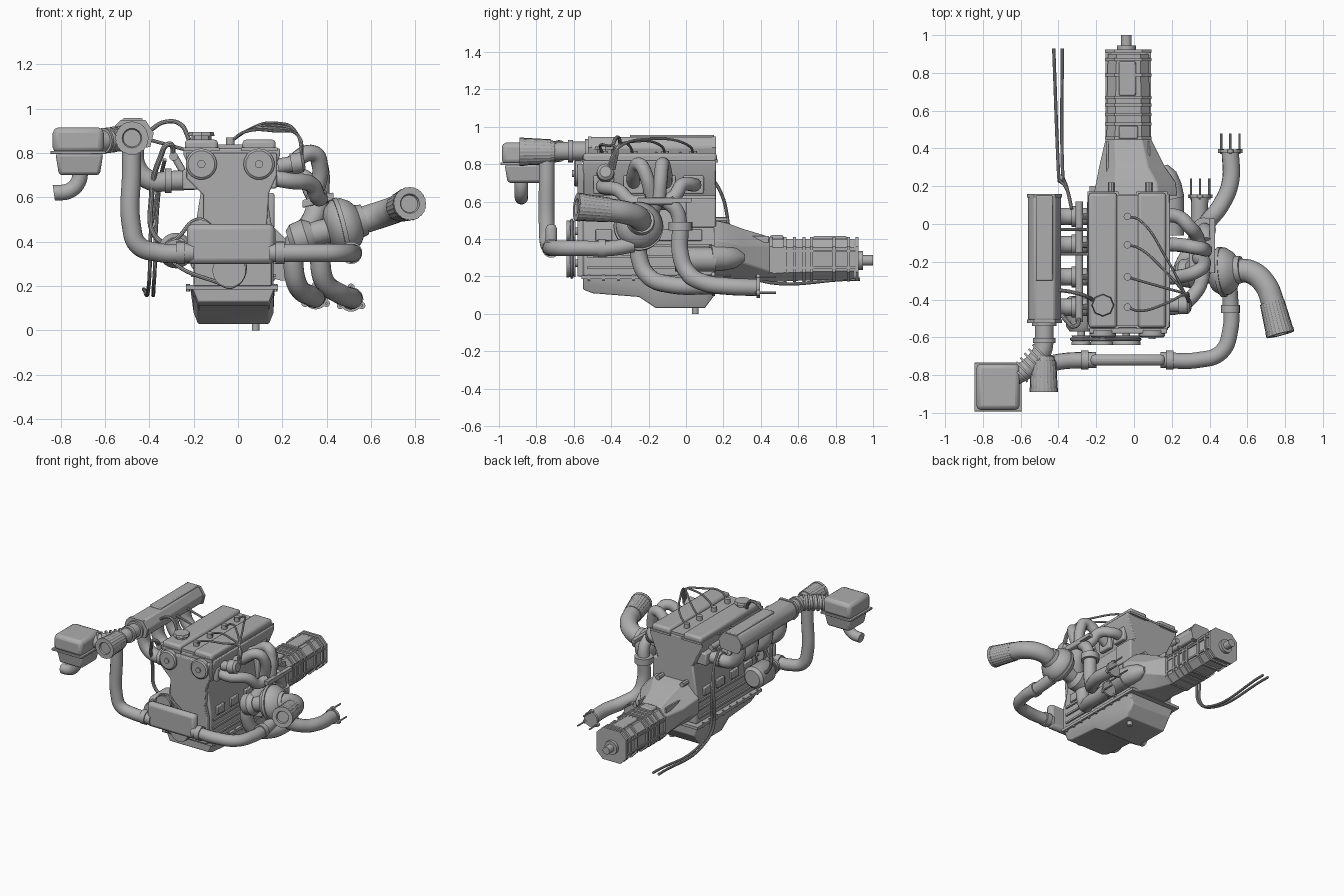
import bpy, bmesh, math
from mathutils import Vector

if "Cube" in bpy.data.objects:
    bpy.data.objects.remove(bpy.data.objects["Cube"])

metal = bpy.data.materials.new("cast_grey")
metal.use_nodes = True
grey = (.42, .42, .42, 1)
metal.diffuse_color = grey
metal.node_tree.nodes["Principled BSDF"].inputs["Base Color"].default_value = grey


def finish(name, bm, bevel=0.0, smooth=35):
    """Turn a bmesh into a named, shaded object."""
    bmesh.ops.recalc_face_normals(bm, faces=bm.faces)
    mesh = bpy.data.meshes.new(name)
    bm.to_mesh(mesh)
    bm.free()
    mesh.materials.append(metal)
    obj = bpy.data.objects.new(name, mesh)
    bpy.context.collection.objects.link(obj)
    if bevel:
        mod = obj.modifiers.new("rounded_edges", "BEVEL")
        mod.width, mod.segments = bevel, 2
    bpy.ops.object.select_all(action="DESELECT")
    obj.select_set(True)
    bpy.context.view_layer.objects.active = obj
    bpy.ops.object.shade_smooth_by_angle(angle=math.radians(smooth))
    return obj


def loft(name, rings, bevel=0.0):
    """Skin matching rings of points and cap both ends."""
    bm = bmesh.new()
    loops = [[bm.verts.new(p) for p in ring] for ring in rings]
    for low, high in zip(loops, loops[1:]):
        for i in range(len(low)):
            j = (i + 1) % len(low)
            bm.faces.new((low[i], low[j], high[j], high[i]))
    bm.faces.new(loops[0])
    bm.faces.new(loops[-1])
    return finish(name, bm, bevel)


def prism(name, profile, start, end, bevel=0.0):
    """Extrude an x-z profile along y."""
    return loft(name, [[(x, y, z) for x, z in profile] for y in (start, end)], bevel)


def box(name, x, y, z, bevel=0.0):
    return prism(name, [(x[0], z[0]), (x[1], z[0]), (x[1], z[1]), (x[0], z[1])], *y, bevel)


def chamfered(y, x0, x1, z0, z1, cut):
    """Octagonal ring standing across the y axis."""
    pts = [(x0 + cut, z0), (x1 - cut, z0), (x1, z0 + cut), (x1, z1 - cut),
           (x1 - cut, z1), (x0 + cut, z1), (x0, z1 - cut), (x0, z0 + cut)]
    return [(x, y, z) for x, z in pts]


def lathe(name, start, end, profile, sides=28, pleat=0.0):
    """Spin (distance fraction, radius) pairs about the line start-end."""
    start, end = Vector(start), Vector(end)
    turn = (end - start).to_track_quat("Z", "Y")
    rings = []
    for t, r in profile:
        ring = []
        for i in range(sides):
            a, rr = math.tau * i / sides, r * (1 - pleat * (i % 2))
            ring.append(start.lerp(end, t) + turn @ Vector((rr * math.cos(a), rr * math.sin(a), 0)))
        rings.append(ring)
    return loft(name, rings)


def rod(name, start, end, radius, sides=24):
    return lathe(name, start, end, [(0, radius), (1, radius)], sides)


def tube(name, points, radius, cyclic=False, detail=5):
    """Sweep a round section along a smooth path."""
    data = bpy.data.curves.new(name, "CURVE")
    data.dimensions, data.bevel_depth = "3D", radius
    data.bevel_resolution, data.resolution_u, data.use_fill_caps = detail, 10, True
    spline = data.splines.new("BEZIER")
    spline.bezier_points.add(len(points) - 1)
    spline.use_cyclic_u = cyclic
    for bp, p in zip(spline.bezier_points, points):
        bp.co = p
        bp.handle_left_type = bp.handle_right_type = "AUTO"
    temp = bpy.data.objects.new(name, data)
    bpy.context.collection.objects.link(temp)
    bpy.context.view_layer.update()
    bm = bmesh.new()
    bm.from_mesh(temp.evaluated_get(bpy.context.evaluated_depsgraph_get()).to_mesh())
    bpy.data.objects.remove(temp)
    return finish(name, bm)


cylinders = (.04, -.11, -.28, -.44)

# Block, head and valve covers
prism("engine_block", [(-.2, .2), (.16, .2), (.16, .42), (.125, .64), (-.165, .64), (-.2, .42)], -.55, .16, .01)
prism("cylinder_head", [(-.16, .62), (.12, .62), (.19, .79), (.19, .82), (-.245, .82), (-.245, .79)], -.55, .16, .006)
for side, x in (("right", -.165), ("left", .095)):
    box(side + "_valve_cover", (x - .075, x + .075), (-.55, .165), (.8, .86), .016)
    box(side + "_valve_cover_lip", (x - .082, x + .082), (-.557, .172), (.81, .825))
    lathe(side + "_cam_boss", (x, -.56, .75), (x, -.6, .75), [(0, .07), (.8, .07), (1, .06)])
    rod(side + "_cam_bolt", (x, -.6, .75), (x, -.61, .75), .018)
box("coil_valley", (-.09, .02), (-.54, .15), (.8, .838))
lathe("oil_filler_cap", (-.165, -.43, .85), (-.165, -.43, .895), [(0, .045), (.6, .045), (.6, .06), (1, .055)], 16, .08)

# Timing cover
prism("timing_cover", [(-.2, .2), (.15, .2), (.15, .4), (.13, .48), (.14, .62), (.175, .7), (.175, .8),
                       (-.235, .8), (-.235, .69), (-.155, .61), (-.155, .48), (-.19, .4)], -.58, -.545, .006)

# Ribs and panels on the block sides
for side, x in (("left", .16), ("right", -.2)):
    for z in (.24, .3, .36):
        box(side + "_block_rib", (x - .012, x + .012), (-.53, .14), (z, z + .014))
    for y in cylinders:
        box(side + "_core_plug_panel", (x - .014, x + .012), (y - .045, y + .045), (.39, .45), .005)
box("engine_mount_pad", (.1, .165), (.0, .16), (.46, .62), .01)
rod("starter_motor", (.2, -.06, .29), (.2, .16, .29), .065)

# Oil pan
box("oil_pan_flange", (-.235, .18), (-.56, .2), (.185, .205))
keel = [(-.55, .13), (-.5, .11), (-.25, .09), (-.16, .03), (.1, .03), (.16, .11)]
loft("oil_pan", [[(-.215, y, .19), (.165, y, .19), (.16, y, z + .05), (.14, y, z),
                  (-.18, y, z), (-.2, y, z + .05)] for y, z in keel], .005)
rod("drain_plug", (.08, .05, .0), (.08, .05, .04), .018, 12)
for i in range(9):
    for x in (-.225, .17):
        rod("pan_bolt", (x, -.52 + i * .08, .175), (x, -.52 + i * .08, .21), .009, 6)

# Bell housing with its starter bulge, and gearbox
loft("bell_housing", [chamfered(.15, -.215, .23, .19, .5, .1), chamfered(.22, -.2, .22, .19, .485, .1),
                      chamfered(.3, -.185, .165, .185, .455, .09), chamfered(.45, -.15, .09, .175, .41, .05)], .006)
lathe("starter_bulge", (.2, .13, .3), (.16, .31, .3), [(0, .068), (.4, .068), (.75, .055), (1, .02)])
for x in (-.14, -.03, .08):
    box("bell_housing_rib", (x - .006, x + .006), (.16, .44), (.38, .415))
for x in (-.12, .08):
    rod("bell_housing_bolt", (x, .13, .5), (x, .22, .5), .018, 8)
loft("gearbox_case", [chamfered(y, -.03 - w, -.03 + w, .17 + rise, .4, .045)
                      for y, w, rise in ((.44, .115, .0), (.68, .112, .01), (.9, .108, .015))])
for y in (.455, .53, .58, .63, .67, .79, .87, .915):
    loft("gearbox_rib", [chamfered(y + d, -.153, .092, .165 + y * .01, .411, .05) for d in (-.008, .008)])
for z in (.24, .33):
    box("gearbox_side_rib", (-.15, .09), (.45, .91), (z, z + .012))
box("gearbox_top_plate", (-.08, .01), (.68, .86), (.39, .415), .006)
box("shifter_base", (-.08, .02), (.45, .52), (.39, .42), .008)
rod("output_flange", (-.04, .91, .285), (-.04, .945, .285), .05)
rod("output_shaft", (-.04, .92, .285), (-.04, 1, .285), .028)

# Intake plenum with a rounded outer side, runners and fuel rail
plenum = [(-.53, .82), (-.555, .85), (-.562, .885), (-.55, .92), (-.525, .945), (-.42, .945), (-.385, .89), (-.4, .83)]
prism("intake_plenum", plenum, -.51, .16, .01)
box("plenum_top_plate", (-.52, -.43), (-.3, .15), (.935, .957), .006)
for y in (-.515, .15):
    prism("plenum_end_flange", [(-.47 + (x + .47) * 1.06, .885 + (z - .885) * 1.06) for x, z in plenum], y - .01, y + .01)
for y in cylinders:
    tube("intake_runner", [(-.18, y, .68), (-.3, y, .675), (-.39, y, .675), (-.455, y, .73), (-.47, y, .85)], .046)
    rod("injector", (-.25, y, .72), (-.29, y, .79), .016, 12)
    rod("runner_collar", (-.33, y, .675), (-.3, y, .675), .055)
box("intake_flange", (-.25, -.17), (-.52, .12), (.635, .725), .008)
rod("fuel_rail", (-.29, -.52, .785), (-.29, .12, .785), .02, 12)
for y in (-.03, -.16):
    rod("plenum_stay", (-.4, y, .86), (-.22, y, .81), .008, 8)

# Throttle, bellows and airbox
lathe("throttle_body", (-.475, -.5, .87), (-.475, -.63, .87), [(0, .065), (.3, .065), (.3, .05), (.8, .05), (.8, .06), (1, .06)])
tube("bellows_hose", [(-.475, -.6, .87), (-.485, -.67, .87), (-.55, -.755, .86), (-.64, -.81, .85)], .05)
for i in range(6):
    p = Vector((-.49, -.675, .87)).lerp(Vector((-.6, -.79, .855)), i / 5)
    rod("bellows_ring", p, p + Vector((-.009, -.009, 0)), .058)
box("airbox_lid", (-.835, -.605), (-.985, -.74), (.8, .915), .025)
box("airbox_lip", (-.845, -.595), (-.992, -.733), (.795, .81), .003)
loft("airbox_base", [[(-.715 + sx * w, -.862 + sy * w, z) for sx, sy in ((-1, -1), (1, -1), (1, 1), (-1, 1))]
                     for z, w in ((.8, .108), (.7, .092))], .015)
tube("airbox_snorkel", [(-.71, -.88, .74), (-.72, -.88, .67), (-.76, -.88, .63), (-.83, -.88, .62)], .036)

# Charge pipe, intercooler and breather filter
tube("charge_pipe", [(-.48, -.745, .86), (-.48, -.745, .72), (-.48, -.745, .47), (-.45, -.74, .385),
                     (-.36, -.725, .352), (-.2, -.72, .35)], .043)
tube("cold_charge_pipe", [(.14, -.72, .35), (.34, -.72, .35), (.46, -.68, .35), (.51, -.56, .35),
                          (.51, -.4, .35), (.5, -.28, .37)], .042)
box("intercooler", (-.23, .165), (-.75, -.69), (.3, .48), .024)
for x in (-.26, .19):
    rod("hose_clamp", (x - .02, -.72, .35), (x + .02, -.72, .35), .05)
rod("compressor_hose_clamp", (.51, -.47, .35), (.51, -.43, .35), .05)
cup = [(0, .056), (.12, .06), (.12, .066), (.88, .074), (.88, .076), (1, .076), (1, .045), (.94, .04)]
lathe("breather_filter", (-.478, -.7, .867), (-.478, -.89, .867), cup, 48, .035)

# Turbocharger, inlet hose and filter
lathe("compressor_scroll", (.4, -.26, .45), (.57, -.24, .5),
      [(0, .06), (.1, .1), (.3, .125), (.55, .125), (.75, .1), (.85, .075), (1, .07)], 36)
rod("turbo_bearing", (.3, -.26, .425), (.42, -.26, .455), .055)
lathe("turbine_housing", (.23, -.26, .4), (.34, -.26, .435), [(0, .05), (.2, .072), (.7, .08), (1, .06)])
rod("turbo_band", (.455, -.255, .465), (.475, -.253, .47), .133, 36)
tube("inlet_hose", [(.54, -.245, .49), (.62, -.255, .515), (.695, -.32, .54), (.74, -.43, .558)], .062)
lathe("inlet_filter", (.725, -.39, .553), (.775, -.585, .572), cup, 48, .035)
tube("turbine_inlet", [(.36, -.17, .6), (.35, -.2, .53), (.3, -.25, .44)], .05)

# Exhaust headers and merge flanges
for i, (y, top, reach) in enumerate(zip(cylinders, (.7, .81, .81, .67), (.3, .34, .34, .33))):
    end = (.345 + .03 * (i % 2), -.11 - .035 * i, .6)
    tube("exhaust_header", [(.14, y, .69), (.23, y, (top + .68) / 2), (reach, y * .7 - .05, top - .012),
                            (reach + .03, (y + end[1] * 2) / 3, top - .07), end], .037)
    box("header_port_flange", (.14, .175), (y - .055, y + .055), (.64, .74), .008)
loft("merge_flange", [[(x, y, z + (x - .36) * .25) for x, y in ((.29, -.26), (.43, -.26), (.43, -.07), (.29, -.07))]
                      for z in (.57, .605)], .006)
tube("wastegate_pipe", [(.38, -.1, .6), (.38, -.05, .55), (.37, -.03, .45)], .04)
box("wastegate_bracket", (.4, .43), (-.26, .03), (.595, .62))
rod("downpipe_flange", (.37, -.03, .445), (.37, -.03, .49), .064)

# Downpipes with studded end flanges
downpipes = (("inner_downpipe", [(.26, -.25, .42), (.25, -.25, .3), (.27, -.2, .2), (.33, -.08, .155), (.35, .15, .15)]),
             ("outer_downpipe", [(.37, -.03, .46), (.37, -.03, .32), (.39, .01, .22), (.46, .1, .165), (.51, .22, .147), (.51, .39, .14)]))
for name, path in downpipes:
    tube(name, path, .046)
    x, y, z = path[-1]
    rod(name + "_end_flange", (x, y - .012, z), (x, y + .005, z), .055)
    for k in range(3):
        a = math.tau * k / 3 + math.pi / 2
        px, pz = x + .056 * math.cos(a), z + .056 * math.sin(a)
        rod(name + "_lug", (px, y - .013, pz), (px, y + .006, pz), .016, 12)
        rod(name + "_stud", (px, y - .02, pz), (px, y + .09, pz), .006, 8)

# Pulleys, belt and alternator
pulleys = (("crank", -.04, .27, .075), ("alternator", -.28, .36, .05), ("water_pump", -.17, .44, .06))
for name, x, z, r in pulleys:
    lathe(name + "_pulley", (x, -.57, z), (x, -.64, z), [(0, .02), (.3, .02), (.3, r), (.55, r * .85), (.8, r), (1, r), (1, r / 2)])
tube("drive_belt", [(.03, -.61, .3), (-.02, -.61, .2), (-.1, -.61, .22), (-.3, -.61, .315),
                    (-.33, -.61, .37), (-.27, -.61, .42), (-.18, -.61, .5), (-.12, -.61, .47)], .009, True, 2)
lathe("alternator", (-.28, -.38, .36), (-.28, -.57, .36), [(0, .06), (.1, .08), (.85, .08), (1, .06)])
box("alternator_bracket", (-.29, -.17), (-.52, -.44), (.3, .34))

# Ignition leads and distributor
lathe("distributor", (.18, -.43, .74), (.3, -.43, .76), [(0, .035), (.5, .035), (.5, .048), (.9, .045), (1, .03)])
for i, y in enumerate(cylinders):
    rod("plug_boot", (-.035, y, .83), (-.035, y, .87), .02, 12)
    tube("ignition_lead", [(-.035, y, .85), (.03, y - .02, .895), (.17, (y - .4) / 2, .935 - .012 * i),
                           (.27, -.37, .88), (.29, -.42 + .012 * i, .77)], .007, False, 2)

# Breather hose, fuel lines and small plumbing
tube("breather_hose", [(-.4, -.35, .9), (-.33, -.36, .94), (-.26, -.38, .93), (-.22, -.4, .86)], .01, False, 3)
tube("coolant_hose", [(-.29, -.5, .79), (-.31, -.54, .84), (-.35, -.52, .78), (-.39, -.45, .6), (-.37, -.44, .42), (-.28, -.44, .38)], .012, False, 3)
for x in (-.425, -.38):
    tube("fuel_line", [(-.33, .08, .77), (-.35, .17, .68), (x / 2 - .18, .23, .45), (x / 2 - .185, .24, .28),
                       (x / 2 - .19, .33, .2), (x, .93, .185)], .009, False, 3)
